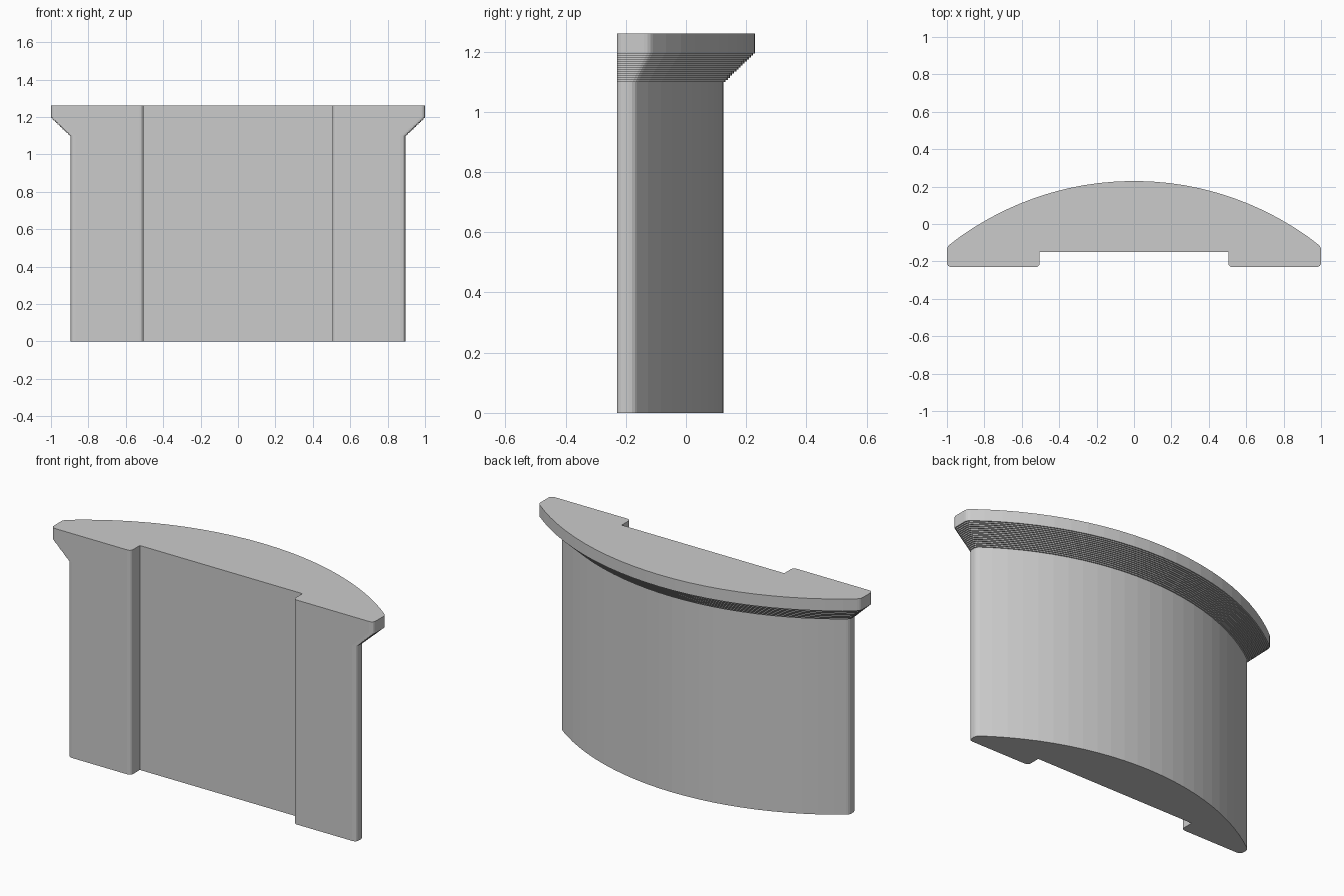
import bpy
import bmesh
from math import asin, sin, cos
from mathutils import Vector

cube = bpy.data.objects.get("Cube")
if cube:
    bpy.data.objects.remove(cube, do_unlink=True)

FRONT, RECESS, RECESS_HALF = -0.23, -0.15, 0.505
ARC_CENTRE = -1.37
BODY_TOP, FLARE_TOP, TOP = 1.1, 1.2, 1.26
STEPS, FLARE, ARC_SEGMENTS = 15, 0.1, 24


def fillet(before, corner, after, size, segments=4):
    """Rounded corner as a short quadratic curve."""
    a = corner + (before - corner).normalized() * size
    b = corner + (after - corner).normalized() * size
    ts = [i / segments for i in range(segments + 1)]
    return [a * (1 - t) ** 2 + corner * 2 * t * (1 - t) + b * t * t for t in ts]


def outline(offset):
    """Plan outline: bowed back, short sides, front with a shallow recess."""
    half, radius = 0.895 + offset * 1.05, 1.495 + offset * 1.05
    limit = asin(half / radius)
    arc = []
    for i in range(ARC_SEGMENTS + 1):
        angle = limit - 2 * limit * i / ARC_SEGMENTS
        arc.append(Vector((radius * sin(angle), ARC_CENTRE + radius * cos(angle))))

    # right half of the front, from the recess round to the bowed back
    inner = Vector((RECESS_HALF, RECESS))
    lip = Vector((RECESS_HALF, FRONT))
    outer = Vector((half, FRONT))
    side = [inner]
    side += fillet(inner, lip, outer, 0.022)
    side += fillet(lip, outer, arc[0], 0.025)
    side += fillet(outer, arc[0], arc[1], 0.018, 3)
    mirrored = [Vector((-p.x, p.y)) for p in reversed(side)]
    return side + arc[1:-1] + mirrored


# Plain body, then thin stepped layers growing outwards to the rim
levels = [(0, 0), (BODY_TOP, 0)]
rise = (FLARE_TOP - BODY_TOP) / STEPS
for i in range(1, STEPS + 1):
    offset = FLARE * i / STEPS
    levels.append((BODY_TOP + rise * (i - 1), offset))
    levels.append((TOP if i == STEPS else BODY_TOP + rise * i, offset))

bm = bmesh.new()
rings = [[bm.verts.new((p.x, p.y, z)) for p in outline(o)] for z, o in levels]
count = len(rings[0])
for low, high in zip(rings, rings[1:]):
    for i in range(count):
        j = (i + 1) % count
        bm.faces.new((low[i], low[j], high[j], high[i]))
bm.faces.new(list(reversed(rings[0])))
bm.faces.new(rings[-1])

# Clean the collapsed ledges along the flush front
bmesh.ops.remove_doubles(bm, verts=bm.verts[:], dist=0.00001)
bmesh.ops.dissolve_degenerate(bm, dist=0.00001, edges=bm.edges[:])
bmesh.ops.recalc_face_normals(bm, faces=bm.faces[:])

mesh = bpy.data.meshes.new("flared_curved_block")
bm.to_mesh(mesh)
bm.free()
block = bpy.data.objects.new("flared_curved_block", mesh)
bpy.context.collection.objects.link(block)

# Single plain grey
grey = bpy.data.materials.new("light_grey")
grey.use_nodes = True
colour = (0.6, 0.6, 0.6, 1)
grey.diffuse_color = colour
grey.node_tree.nodes["Principled BSDF"].inputs["Base Color"].default_value = colour
mesh.materials.append(grey)
